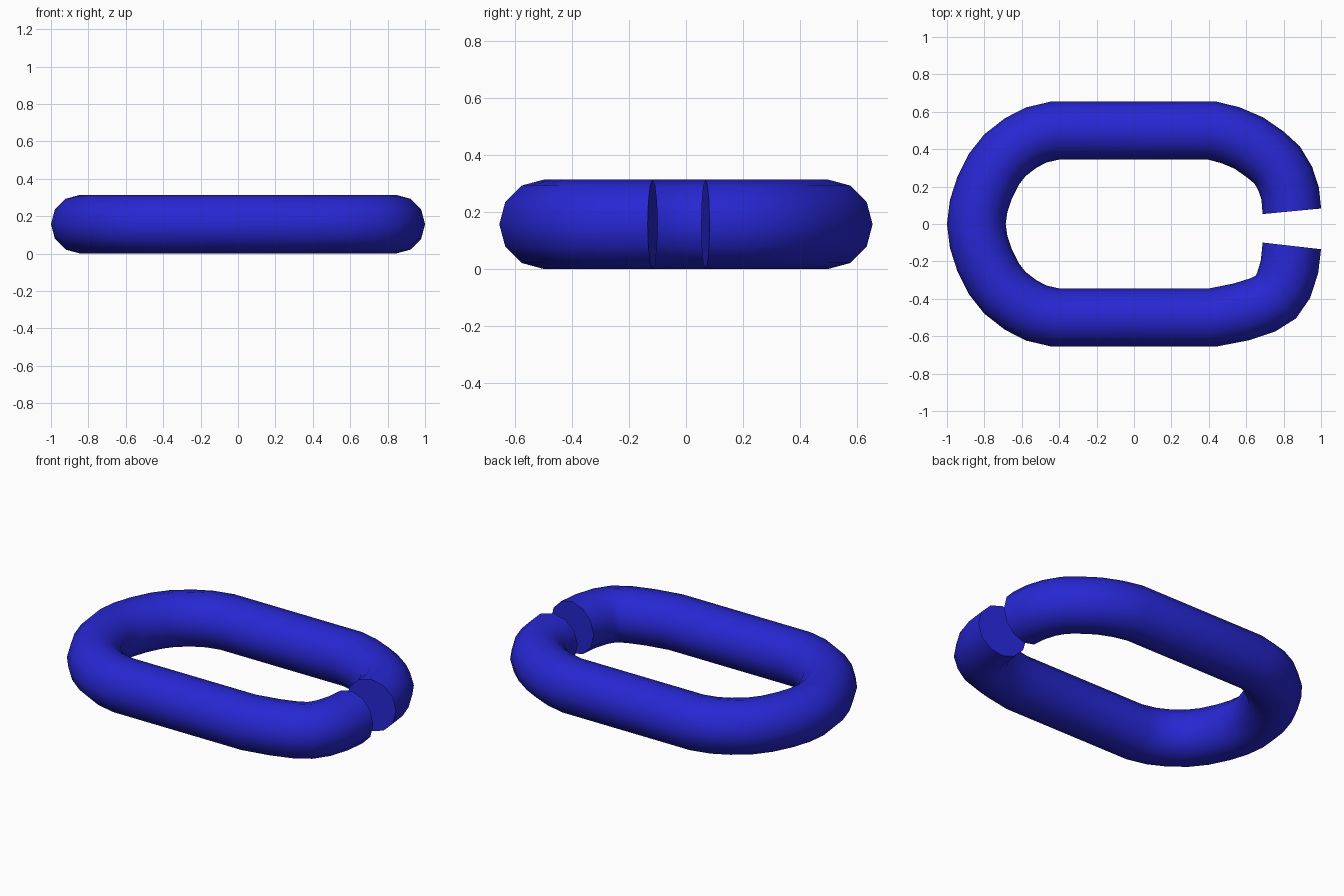
import bpy, bmesh, math
from mathutils import Vector

cube = bpy.data.objects.get("Cube")
if cube:
    bpy.data.objects.remove(cube, do_unlink=True)

RADIUS, SIDES = 0.157, 12

blue = bpy.data.materials.new("deep blue")
blue.use_nodes = True
blue.diffuse_color = (0.02, 0.02, 0.65, 1)
blue.node_tree.nodes["Principled BSDF"].inputs["Base Color"].default_value = blue.diffuse_color

# Centre line: open upper bend, round closed bend, tighter lower bend
upper_bend = [(.844, .068), (.835, .162), (.809, .242), (.766, .315),
              (.703, .371), (.614, .433), (.515, .475), (.415, .5)]
closed_bend = [(-.42, .5), (-.523, .476), (-.606, .433), (-.69, .368),
               (-.749, .293), (-.80, .19), (-.831, .094), (-.843, 0)]
lower_bend = [(.42, -.5), (.573, -.47), (.688, -.433), (.758, -.391),
              (.80, -.328), (.831, -.231), (.844, -.117)]
mirrored = [(x, -y) for x, y in reversed(closed_bend[:-1])]
path = [Vector((x, y, RADIUS)) for x, y in upper_bend + closed_bend + mirrored + lower_bend]


def sweep_tube(name, points):
    """Sweep a round section along a flat path and cap both ends."""
    bm = bmesh.new()
    rings = []
    for i, p in enumerate(points):
        before = (p - points[i - 1]).normalized() if i else Vector()
        after = (points[i + 1] - p).normalized() if i + 1 < len(points) else Vector()
        tangent = (before + after).normalized()
        side = Vector((tangent.y, -tangent.x, 0))
        ring = []
        for k in range(SIDES):
            a = math.tau * k / SIDES
            offset = side * math.cos(a) + Vector((0, 0, math.sin(a)))
            ring.append(bm.verts.new(p + offset * RADIUS))
        rings.append(ring)
    for r, s in zip(rings, rings[1:]):
        for k in range(SIDES):
            n = (k + 1) % SIDES
            bm.faces.new((r[k], r[n], s[n], s[k]))
    bm.faces.new(rings[0])
    bm.faces.new(rings[-1])
    bmesh.ops.recalc_face_normals(bm, faces=bm.faces)
    mesh = bpy.data.meshes.new(name)
    bm.to_mesh(mesh)
    bm.free()
    obj = bpy.data.objects.new(name, mesh)
    bpy.context.collection.objects.link(obj)
    return obj


# Open chain link with smooth body and crisp cut ends
link = sweep_tube("open_chain_link", path)
link.data.materials.append(blue)
bpy.ops.object.select_all(action='DESELECT')
link.select_set(True)
bpy.context.view_layer.objects.active = link
bpy.ops.object.shade_smooth_by_angle(angle=math.radians(50))
